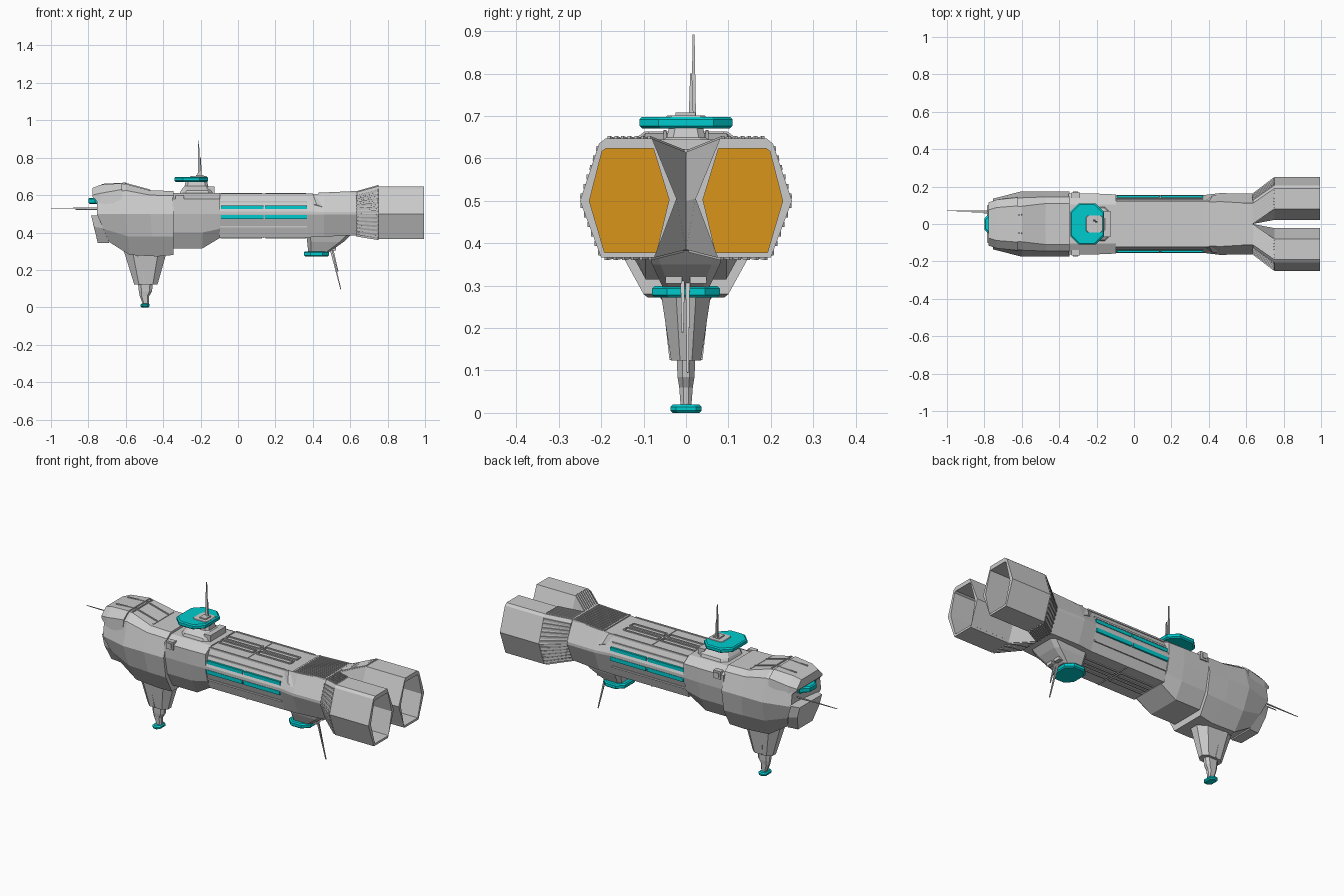
import bpy, bmesh
from mathutils import Vector

if "Cube" in bpy.data.objects:
    bpy.data.objects.remove(bpy.data.objects["Cube"])


def material(name, rgb):
    m = bpy.data.materials.new(name)
    m.diffuse_color = (*rgb, 1)
    m.use_nodes = True
    m.node_tree.nodes["Principled BSDF"].inputs["Base Color"].default_value = m.diffuse_color
    return m


CYAN = material("cyan", (0.0, 0.6, 0.62))
ORANGE = material("orange", (0.7, 0.3, 0.01))


def finish(name, bm, mat=None):
    bmesh.ops.remove_doubles(bm, verts=bm.verts, dist=1e-5)
    bmesh.ops.recalc_face_normals(bm, faces=bm.faces)
    me = bpy.data.meshes.new(name)
    bm.to_mesh(me)
    bm.free()
    ob = bpy.data.objects.new(name, me)
    bpy.context.collection.objects.link(ob)
    if mat:
        me.materials.append(mat)
    return ob


def rings(name, loops, mat=None, cap_end=True):
    """Skin a list of equal-length closed rings."""
    bm = bmesh.new()
    vs = [[bm.verts.new(p) for p in loop] for loop in loops]
    n = len(vs[0])
    for a, b in zip(vs, vs[1:]):
        for i in range(n):
            j = (i + 1) % n
            bm.faces.new((a[i], a[j], b[j], b[i]))
    bm.faces.new(vs[0])
    if cap_end:
        bm.faces.new(vs[-1])
    return finish(name, bm, mat)


def loft(name, halves, mat=None):
    """Skin half sections (y > 0) mirrored over the y = 0 plane."""
    return rings(name, [h + [(x, -y, z) for x, y, z in reversed(h)] for h in halves], mat)


def at(x, prof):
    return [(x, y, z) for y, z in prof]


def slab(x0, x1, w, z, c):
    """Half of a horizontal rectangle with cut corners."""
    return [(x0, w - c, z), (x0 + c, w, z), (x1 - c, w, z), (x1, w - c, z)]


def disc(name, x0, x1, w, z0, z1, c, mat):
    e = 0.006
    return loft(name, [slab(x0 + e, x1 - e, w - e, z0, c), slab(x0, x1, w, z0 + e, c),
                       slab(x0, x1, w, z1 - e, c), slab(x0 + e, x1 - e, w - e, z1, c)], mat)


def box(name, x0, x1, y0, y1, z0, z1, mat=None):
    return rings(name, [[(x0, y0, z), (x1, y0, z), (x1, y1, z), (x0, y1, z)] for z in (z0, z1)], mat)


def bars(name, segs, w, h, mat=None, taper=1.0):
    """Thin square rods between pairs of points, joined in one object."""
    bm = bmesh.new()
    for p, q in segs:
        p, q = Vector(p), Vector(q)
        d = (q - p).normalized()
        u = d.cross(Vector((0, 0, 1) if abs(d.z) < 0.7 else (0, 1, 0))).normalized()
        v = d.cross(u)
        a, b = [[bm.verts.new(c + (u * i * w + v * j * h) * k / 2)
                 for i, j in ((-1, -1), (1, -1), (1, 1), (-1, 1))] for c, k in ((p, 1), (q, taper))]
        bm.faces.new(a)
        bm.faces.new(b)
        for i in range(4):
            j = (i + 1) % 4
            bm.faces.new((a[i], a[j], b[j], b[i]))
    return finish(name, bm, mat)


# --- Nose block, brow, jaw and bridge window
loft("nose_hull", [
    [(-.75, .085, .635), (-.755, .12, .60), (-.755, .135, .50), (-.72, .115, .42), (-.69, .075, .35)],
    [(-.60, .095, .66), (-.60, .14, .625), (-.60, .175, .50), (-.59, .14, .38), (-.58, .085, .28)],
    [(-.47, .11, .625), (-.47, .145, .60), (-.47, .175, .50), (-.46, .15, .38), (-.43, .09, .272)],
    [(-.345, .11, .622), (-.345, .145, .597), (-.345, .175, .50), (-.345, .155, .38), (-.345, .10, .28)]])
loft("brow", [at(-.778, [(.075, .638), (.115, .60), (.115, .59)]),
              at(-.735, [(.088, .655), (.13, .61), (.13, .55)]),
              at(-.62, [(.097, .664), (.142, .63), (.15, .56)])])
loft("jaw", [[(-.785, .10, .49), (-.77, .10, .43), (-.75, .065, .345)],
             [(-.70, .13, .495), (-.70, .115, .42), (-.69, .07, .343)]])
disc("bridge_window", -.80, -.72, .075, .553, .585, .045, CYAN)
bars("nose_panel_lines", [((-.73, y, .657), (-.60, y, .664)) for y in (-.05, .05)]
     + [((-.60, y, .662), (-.47, y, .627)) for y in (-.05, .05)]
     + [((x, -.09, z), (x, .09, z)) for x, z in ((-.60, .661), (-.47, .625))], .007, .006)
bars("nose_probes", [((-.75, .07, .53), (-1, .07, .53)), ((-.75, .06, .523), (-.87, .06, .523))],
     .007, .007, None, .4)

# --- Collar behind the nose
loft("collar", [at(x, [(.105, .61), (w, .58), (w, .50), (w - .02, zl), (.095, zb)])
                for x, w, zl, zb in ((-.35, .162, .40, .315), (-.19, .162, .40, .315), (-.095, .158, .42, .372))])
for s in (1, -1):
    box("collar_hatch", -.335, -.29, s * .14, s * .169, .555, .60)
    box("collar_hatch_panel", -.325, -.30, s * .16, s * .173, .565, .59)

# --- Main hull and widening rear
hull = [(.115, .604), (.155, .512), (.155, .497), (.115, .374)]
rear = [(.12, .608), (.165, .51), (.165, .495), (.12, .378)]
loft("main_hull", [at(-.10, hull), at(.375, hull), at(.46, rear),
                   at(.635, [(.11, .615), (.162, .51), (.162, .495), (.11, .385)])])
for s in (1, -1):
    for x0, x1 in ((-.09, .135), (.145, .37)):
        box("upper_light_strip", x0, x1, s * .12, s * .152, .526, .545, CYAN)
        box("lower_light_strip", x0, x1, s * .12, s * .156, .472, .494, CYAN)
    bars("side_rails", [((-.095, s * .131, .565), (.37, s * .131, .565)),
                        ((-.095, s * .134, .43), (.37, s * .134, .43)),
                        ((-.095, s * .118, .603), (.40, s * .118, .603))], .009, .009)
    rings("rear_side_wedge", [[(.375, s * .12, .51), (.375, s * .12, .595), (.375, s * .125, .55)],
                              [(.50, s * .155, .515), (.40, s * .118, .607), (.42, s * .152, .55)]])

# Panel frames on deck and belly
frames = []
for z in (.606, .373):
    for x0, x1 in ((-.09, .125), (.15, .36)):
        for y0, y1 in ((.012, .045), (-.045, -.012)):
            c = [(x0, y0, z), (x1, y0, z), (x1, y1, z), (x0, y1, z)]
            frames += [(c[i], c[(i + 1) % 4]) for i in range(4)]
bars("deck_panel_frames", frames, .007, .008)
box("deck_spine_seam", .135, .14, -.115, .115, .37, .607)

# --- Engines: splayed transition, open hexagonal nozzle, glowing back plate
root = [(0, .615), (.11, .615), (.125, .60), (.162, .50), (.11, .385), (0, .385), (0, .50)]
outer = [(.08, .647), (.19, .647), (.205, .635), (.25, .50), (.20, .366), (.075, .366), (.022, .505)]
inner = [(.077, .624), (.188, .624), (.198, .617), (.228, .50), (.192, .378), (.070, .378), (.040, .503)]
for s in (1, -1):
    def ring(x, prof):
        return [(x, y * s, z) for y, z in prof]
    rings("engine", [ring(.635, root), ring(.75, outer), ring(.995, outer),
                     ring(.995, inner), ring(.78, inner)], cap_end=False)
    rings("engine_glow", [ring(.776, inner), ring(.782, inner)], ORANGE)
    # Cooling ribs running along the splayed faces
    a, b = ring(.635, root), ring(.75, outer)
    ribs = []
    for i, j, n in ((0, 1, 7), (2, 3, 6), (3, 4, 6), (4, 5, 6)):
        for k in range(n):
            t = (k + .5) / n
            ribs.append((Vector(a[i]).lerp(Vector(a[j]), t), Vector(b[i]).lerp(Vector(b[j]), t)))
    bars("cooling_ribs", ribs, .008, .012)
bars("deck_ribs", [((.435, y * .0157, .607), (.637, y * .0157, .616)) for y in range(-7, 8)], .007, .012)
bars("rear_bands", [((.435, -.118, .608), (.435, .118, .608)), ((.63, -.11, .617), (.63, .11, .617))], .01, .01)

# --- Upper tower with sensor deck and mast
loft("tower", [slab(-.315, -.125, .095, .60, .03), slab(-.305, -.13, .085, .625, .03),
               slab(-.285, -.16, .045, .65, .015), slab(-.28, -.165, .04, .675, .015)])
disc("tower_deck", -.34, -.16, .11, .671, .698, .045, CYAN)
loft("tower_roof", [slab(-.265, -.162, .05, .69, .012), slab(-.255, -.168, .045, .701, .012)])
box("mast_base", -.225, -.185, -.025, .022, .70, .708)
box("tower_rear_block", -.165, -.125, -.07, .07, .60, .645)
bars("mast", [((-.21, .018, .70), (-.21, .018, .892)), ((-.20, .012, .70), (-.20, .012, .80))],
     .011, .011, None, .4)

# --- Ventral fin with foot sensor
def blade(x0, x1, w, z):
    c = (x1 - x0) * .2
    return [(x0, w * .4, z), (x0 + c, w, z), (x1 - c, w, z), (x1, w * .4, z)]


loft("ventral_fin", [blade(-.61, -.38, .062, .30), blade(-.555, -.43, .035, .123)])
loft("fin_stem", [blade(-.535, -.455, .022, .13), blade(-.53, -.46, .02, .085),
                  blade(-.525, -.475, .016, .06), blade(-.51, -.477, .013, .02)])
disc("fin_foot", -.522, -.472, .037, 0, .02, .014, CYAN)
bars("fin_seam", [((-.59, s * .125, .37), (-.53, s * .048, .26)) for s in (1, -1)]
     + [((-.52, s * .052, .27), (-.50, s * .036, .125)) for s in (1, -1)], .006, .006)

# --- Lower rear pod with sensor deck and trailing aerials
loft("lower_pod", [slab(.365, .60, .09, .385, .02), slab(.37, .565, .08, .35, .02),
                   slab(.375, .49, .055, .297, .015)])
disc("pod_deck", .352, .487, .08, .272, .299, .035, CYAN)
for s in (1, -1):
    box("pod_window_frame", .49, .525, s * .01, s * .048, .305, .335)
bars("pod_aerials", [((.49, .004, .335), (.55, .004, .095)), ((.50, -.008, .33), (.535, -.008, .19))],
     .011, .011, None, .4)
